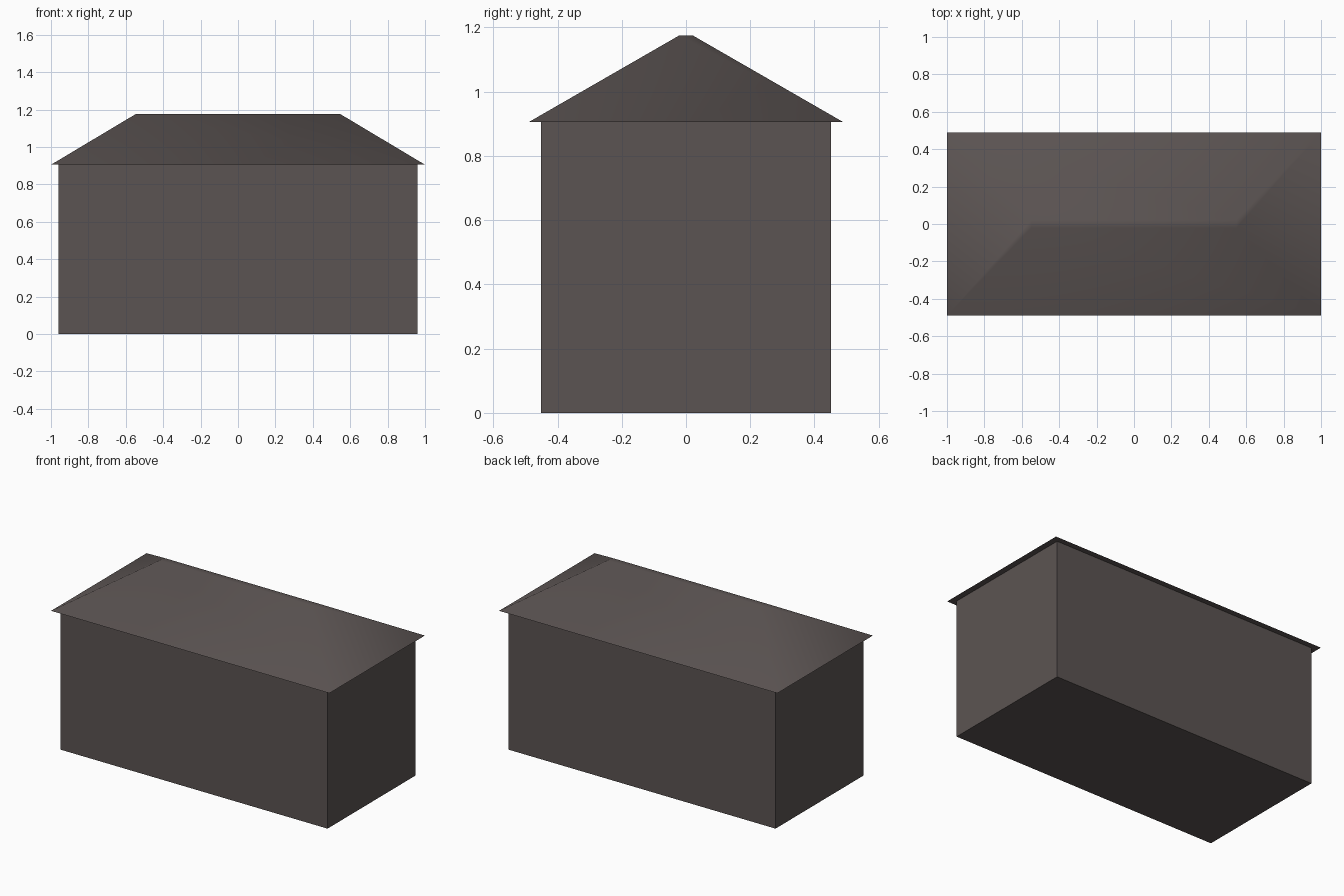
import bpy, bmesh, math

if "Cube" in bpy.data.objects:
    bpy.data.objects.remove(bpy.data.objects["Cube"])

mat = bpy.data.materials.new("warm grey")
mat.diffuse_color = (0.105, 0.088, 0.085, 1)
mat.use_nodes = True
mat.node_tree.nodes["Principled BSDF"].inputs["Base Color"].default_value = mat.diffuse_color


def frustum(name, bottom, top, z0, z1):
    """Block with rectangular bottom and top, given as half sizes."""
    bm = bmesh.new()
    bmesh.ops.create_cube(bm, size=2)
    for v in bm.verts:
        half, z = (top, z1) if v.co.z > 0 else (bottom, z0)
        v.co = (v.co.x * half[0], v.co.y * half[1], z)
    mesh = bpy.data.meshes.new(name)
    bm.to_mesh(mesh)
    bm.free()
    mesh.materials.append(mat)
    obj = bpy.data.objects.new(name, mesh)
    bpy.context.collection.objects.link(obj)
    return obj


# Plain block of walls
frustum("walls", (0.96, 0.452), (0.96, 0.452), 0, 0.905)

# Hipped roof with a narrow flat ridge and a flat overhanging underside
roof = frustum("roof", (1.0, 0.49), (0.548, 0.021), 0.905, 1.175)

# Soft hips and ridge, sharp eaves
bpy.context.view_layer.objects.active = roof
roof.select_set(True)
bpy.ops.object.shade_smooth_by_angle(angle=math.radians(50))
